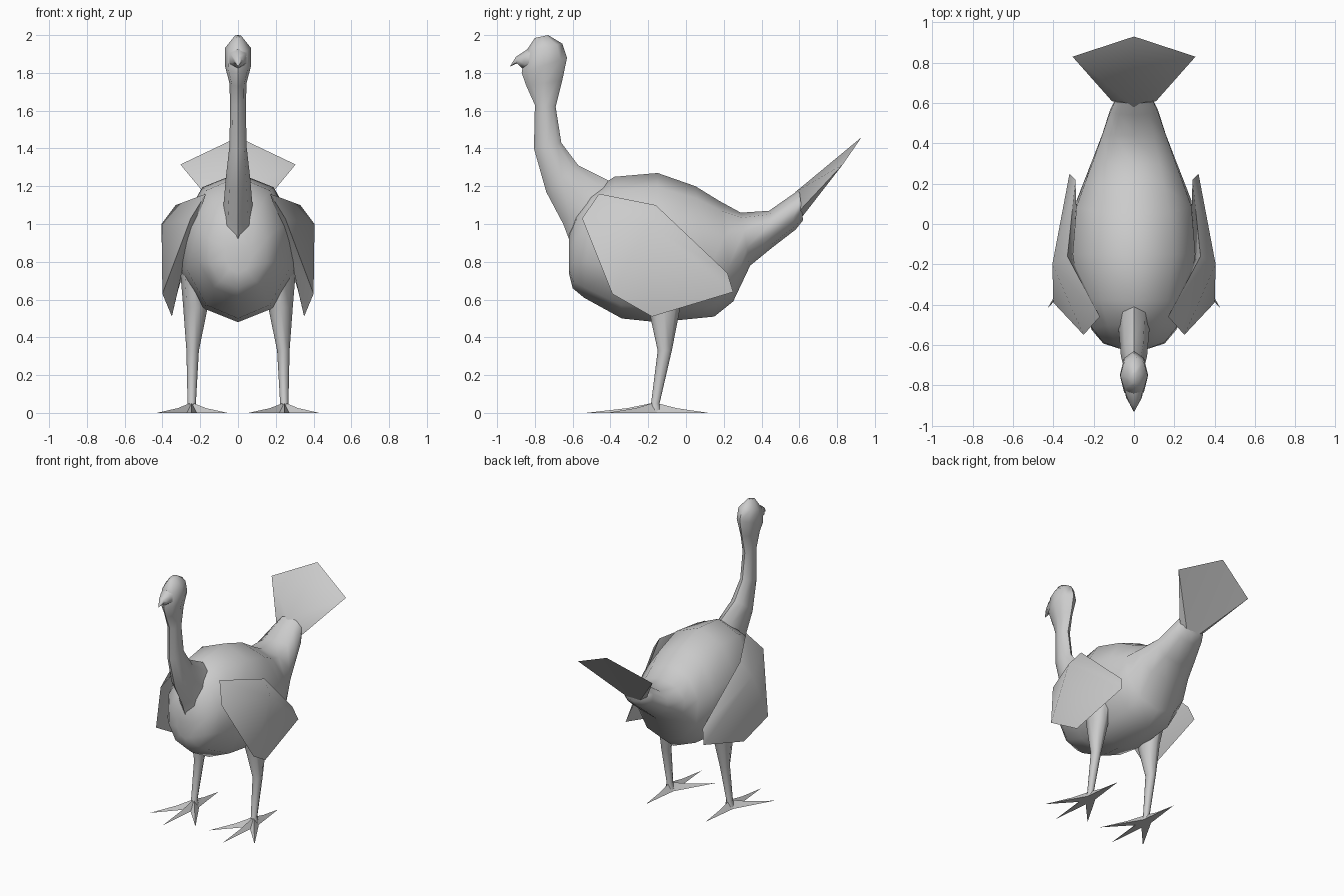
import bpy, bmesh, math

if "Cube" in bpy.data.objects:
    bpy.data.objects.remove(bpy.data.objects["Cube"])

grey = bpy.data.materials.new("plain_grey")
grey.diffuse_color = (0.6, 0.6, 0.6, 1)
grey.use_nodes = True
grey.node_tree.nodes["Principled BSDF"].inputs["Base Color"].default_value = grey.diffuse_color


def finish(name, bm, angle=60):
    bmesh.ops.recalc_face_normals(bm, faces=bm.faces)
    me = bpy.data.meshes.new(name)
    bm.to_mesh(me)
    bm.free()
    me.materials.append(grey)
    ob = bpy.data.objects.new(name, me)
    bpy.context.collection.objects.link(ob)
    bpy.ops.object.select_all(action='DESELECT')
    ob.select_set(True)
    bpy.context.view_layer.objects.active = ob
    bpy.ops.object.shade_smooth_by_angle(angle=math.radians(angle))
    return ob


def loft(name, rings, sides=8, x=0.0, angle=60):
    """Rings are (y0, z0, y1, z1, half_width[, x offset]) in the side plane."""
    bm = bmesh.new()
    loops = []
    for r in rings:
        y0, z0, y1, z1, w = r[:5]
        cx = r[5] if len(r) > 5 else x
        loop = []
        for i in range(sides):
            a = math.tau * i / sides
            t = (1 - math.cos(a)) / 2
            loop.append(bm.verts.new((cx + w * math.sin(a),
                                      y0 + (y1 - y0) * t, z0 + (z1 - z0) * t)))
        loops.append(loop)
    for a, b in zip(loops, loops[1:]):
        for i in range(sides):
            j = (i + 1) % sides
            bm.faces.new((a[i], a[j], b[j], b[i]))
    bm.faces.new(loops[0])
    bm.faces.new(loops[-1])
    return finish(name, bm, angle)


def solid(name, points, faces, angle=40):
    bm = bmesh.new()
    v = [bm.verts.new(p) for p in points]
    for f in faces:
        bm.faces.new([v[i] for i in f])
    return finish(name, bm, angle)


# Body, narrowing into the rump
loft("body", [
    (-.62, .74, -.62, .95, .07), (-.60, .66, -.58, 1.06, .16),
    (-.54, .61, -.50, 1.17, .22), (-.34, .50, -.38, 1.25, .285),
    (-.15, .48, -.15, 1.27, .32), (.15, .51, .05, 1.20, .30),
    (.25, .59, .18, 1.12, .255), (.34, .78, .29, 1.06, .215),
    (.45, .87, .44, 1.07, .165), (.58, .97, .54, 1.14, .125),
    (.62, 1.02, .60, 1.18, .10)], sides=10)

# Neck and skull
loft("neck", [
    (-.62, .92, -.36, 1.20, .09), (-.65, 1.0, -.42, 1.235, .075),
    (-.74, 1.17, -.57, 1.31, .065), (-.805, 1.40, -.66, 1.43, .045),
    (-.80, 1.63, -.69, 1.62, .042), (-.845, 1.73, -.655, 1.76, .045),
    (-.87, 1.80, -.63, 1.88, .07), (-.85, 1.91, -.655, 1.955, .068),
    (-.80, 1.985, -.73, 2.0, .02)])

# Beak
loft("beak", [
    (-.78, 1.81, -.77, 1.96, .065), (-.87, 1.825, -.84, 1.925, .045),
    (-.895, 1.85, -.90, 1.885, .022), (-.93, 1.834, -.93, 1.838, .002)], sides=6)

# Tail fan: wedge from the rump to a thin pointed edge
solid("tail_fan", [
    (0, .57, .98), (.11, .61, 1.08), (0, .58, 1.17), (-.11, .61, 1.08),
    (.305, .83, 1.315), (0, .93, 1.46), (-.305, .83, 1.315)],
    [(0, 1, 4), (0, 4, 5), (0, 5, 6), (0, 6, 3), (2, 4, 1), (2, 5, 4),
     (2, 6, 5), (2, 3, 6), (0, 3, 2, 1)])

for s, side in ((1, "right"), (-1, "left")):
    # Wing: outer and inner skins sharing one rim
    rim = [(.17, -.46, 1.16), (.33, -.16, 1.10), (.29, .22, .74), (.32, .25, .64),
           (.35, -.18, .51), (.40, -.39, .63), (.25, -.55, 1.03)]
    hubs = [(.405, -.20, 1.0), (.28, -.20, .82)]
    n = len(rim)
    faces = [(i, (i + 1) % n, n + h) for h in (0, 1) for i in range(n)]
    solid(side + "_wing", [(s * x, y, z) for x, y, z in rim + hubs], faces, 60)

    # Leg, tapering from thigh to ankle
    loft(side + "_leg", [
        (-.24, .80, .05, .80, .085, s * .225), (-.20, .56, -.03, .56, .065, s * .225),
        (-.15, .33, -.075, .33, .033, s * .24), (-.185, .05, -.14, .05, .022, s * .245),
        (-.20, .01, -.13, .01, .03, s * .245)])

    # Toes: long flattened spikes
    for name, tx, ty in (("middle", .245, -.53), ("outer", .43, -.42),
                         ("inner", .055, -.42), ("back", .245, .12)):
        dx, dy = tx - .245, ty + .165
        d = math.hypot(dx, dy)
        px, py = -dy / d * .035, dx / d * .035
        pts = [(.245 + px, -.165 + py, 0), (.245 - px, -.165 - py, 0),
               (.245, -.165, .055), (tx, ty, 0),
               (.245 + dx * .4, -.165 + dy * .4, .025)]
        solid(f"{side}_{name}_toe", [(s * x, y, z) for x, y, z in pts],
              [(0, 1, 2), (0, 2, 4), (0, 4, 3), (1, 4, 2), (1, 3, 4), (0, 3, 1)])
